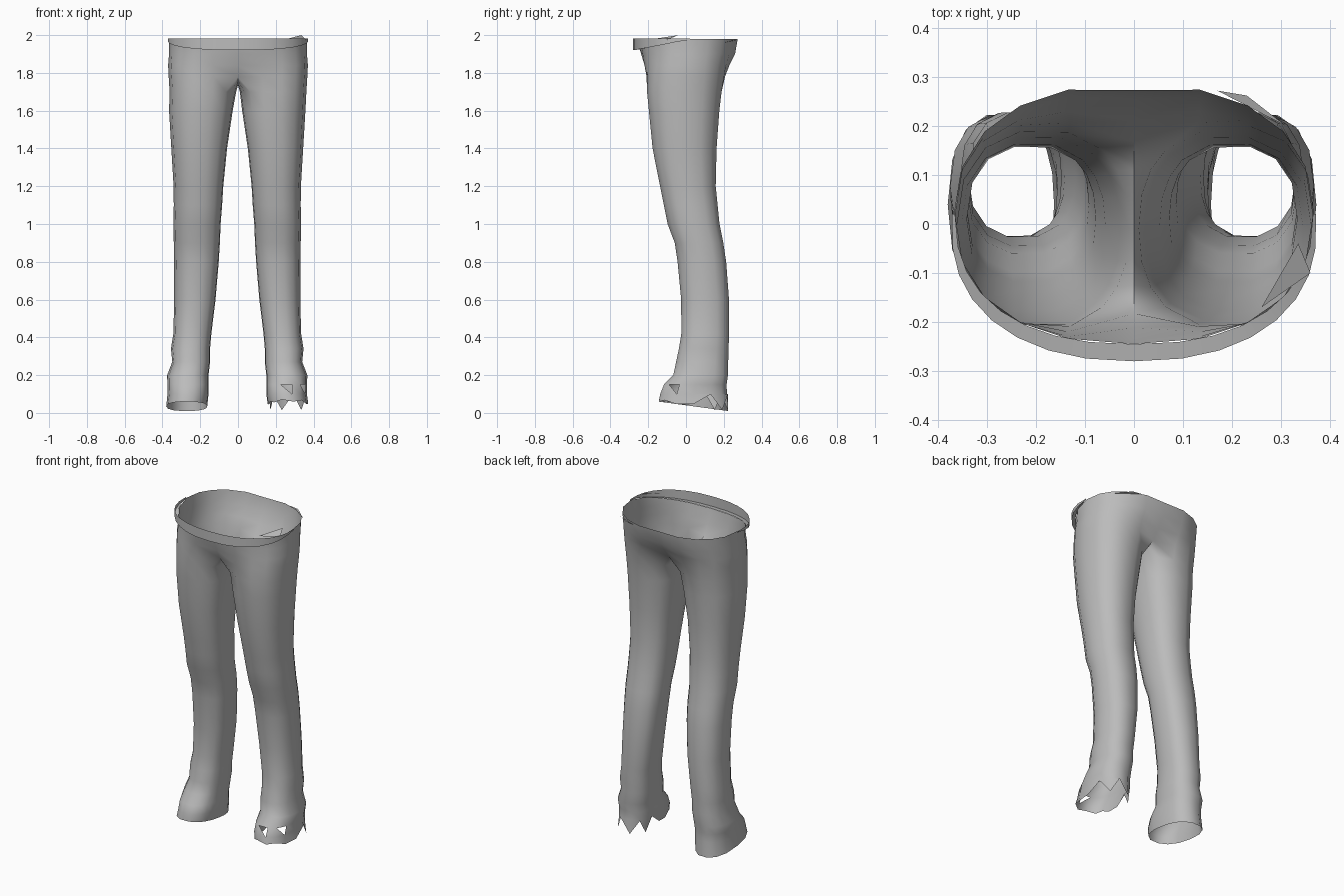
import bpy, bmesh, math

cube = bpy.data.objects.get("Cube")
if cube:
    bpy.data.objects.remove(cube)

OUTER, INNER = 11, 5          # points round the outside and the inside of a leg
RING = OUTER + INNER

cloth = bpy.data.materials.new("grey cloth")
cloth.use_nodes = True
grey = (0.5, 0.5, 0.5, 1)
cloth.diffuse_color = grey
cloth.node_tree.nodes["Principled BSDF"].inputs["Base Color"].default_value = grey

# Hip rows: height, half width, front y, back y, how far the row is split into legs
HIPS = [(1.98, .365, -.245, .285, 0), (1.9, .365, -.24, .27, .05),
        (1.84, .37, -.228, .238, .35), (1.78, .367, -.215, .213, .75)]

# Leg rows: height, inner x, outer x, front y, back y
LEGS = [(1.7, .01, .362, -.21, .192), (1.6, .022, .357, -.2, .18),
        (1.4, .052, .345, -.18, .165), (1.2, .072, .333, -.14, .16),
        (1.1, .078, .332, -.12, .17), (1, .086, .334, -.1, .18),
        (.9, .09, .332, -.062, .2), (.8, .096, .33, -.047, .215),
        (.6, .113, .33, -.028, .23), (.42, .135, .334, -.027, .23),
        (.34, .142, .347, -.04, .228), (.27, .142, .34, -.055, .226),
        (.2, .15, .367, -.07, .225), (.15, .15, .366, -.12, .218),
        (.1, .15, .365, -.14, .22), (.04, .157, .372, -.147, .226)]


def curve(angle, cx, rx, front, back):
    """Point on a slightly squared oval."""
    c, s = math.cos(angle), math.sin(angle)
    square = lambda v: math.copysign(abs(v) ** .85, v)
    return (cx + rx * square(c),
            (front + back) / 2 + (back - front) / 2 * square(s))


def leg_angle(i):
    if i < OUTER:
        return math.radians(-130 + 260 * i / (OUTER - 1))
    return math.radians(130 + 100 * (i - OUTER + 1) / (INNER + 1))


def hip_row(z, width, front, back, split):
    row = []
    for i in range(OUTER):
        wide = curve(math.pi * (i / (OUTER - 1) - .5), 0, width, front, back)
        leg = curve(leg_angle(i), width / 2, width / 2, front, back)
        x, y = (a + (b - a) * split for a, b in zip(wide, leg))
        if i in (0, OUTER - 1):
            x = 0
        if i == OUTER - 1:
            y -= .012
        # The top edge dips below the waistband at the front
        dip = .055 * max(0, y / front) if z > 1.95 else 0
        row.append((x, y, z - dip))
    return row


def add_half(bm, side):
    left = side > 0
    rows = [hip_row(*h) for h in HIPS]
    # Crotch seam closes the last hip row into a full ring
    back, front = rows[-1][-1], rows[-1][0]
    for k in range(1, INNER + 1):
        s = k / (INNER + 1)
        rows[-1].append((0, back[1] + (front[1] - back[1]) * s,
                         back[2] - .045 * math.sin(math.pi * s)))
    for z, xin, xout, yf, yb in LEGS:
        if not left and z < 1.65:
            xin, xout = xin + .006, xout + .008
        ring = []
        for i in range(RING):
            x, y = curve(leg_angle(i), (xin + xout) / 2, (xout - xin) / 2, yf, yb)
            h = z
            if z < .05:
                h = .06 - .05 * (y + .147) / .37
                if left and y > .04:                 # torn teeth at the back
                    h = .015 if i % 2 else .1
                elif left:
                    h += .012 * (i % 2)
            ring.append((x, y, h))
        rows.append(ring)
    verts = [[bm.verts.new((side * x, y, z)) for x, y, z in r] for r in rows]
    tear_row = len(rows) - 3
    for r, (a, b) in enumerate(zip(verts, verts[1:])):
        closed = len(a) == RING
        for i in range(RING if closed else OUTER - 1):
            j = (i + 1) % RING
            quad = [a[i], b[i], b[j], a[j]]
            if left and r == tear_row and i in (1, 3):   # torn gaps at the ankle
                quad = quad[:3]
            bm.faces.new(quad if left else quad[::-1])


def finish(bm, name, angle):
    mesh = bpy.data.meshes.new(name)
    bm.to_mesh(mesh)
    bm.free()
    mesh.materials.append(cloth)
    obj = bpy.data.objects.new(name, mesh)
    bpy.context.collection.objects.link(obj)
    bpy.ops.object.select_all(action='DESELECT')
    obj.select_set(True)
    bpy.context.view_layer.objects.active = obj
    bpy.ops.object.shade_smooth_by_angle(angle=math.radians(angle))
    return obj


# Trouser body: both halves welded along the middle
bm = bmesh.new()
for side in (1, -1):
    add_half(bm, side)
bmesh.ops.remove_doubles(bm, verts=bm.verts, dist=.0005)
bmesh.ops.recalc_face_normals(bm, faces=bm.faces)
finish(bm, "trousers", 70)

# Waistband: a lip and an upright strip round the front
bm = bmesh.new()
steps = 16
previous = None
for i in range(steps + 1):
    a = math.pi * (1 + i / steps)
    x, y = curve(a, 0, .365, -.245, .285)
    drop = .055 * max(0, y / -.245)
    out = .006 + .029 * abs(math.sin(a))
    ox, oy = x + out * math.cos(a), y + out * math.sin(a)
    column = [bm.verts.new(p) for p in ((x, y, 1.98 - drop),
              (ox, oy, 1.975 - drop), (ox, oy, 1.982))]
    if previous:
        for k in range(2):
            bm.faces.new((previous[k], previous[k + 1], column[k + 1], column[k])[::-1])
    previous = column
finish(bm, "waistband", 40)

# Loose cloth slivers at the left hip
bm = bmesh.new()
for points in (((.26, -.17, 1.98), (.36, -.1, 1.975), (.335, -.04, 2)),
               ((.17, .272, 1.975), (.23, .262, 1.975), (.31, .2, 1.96))):
    bm.faces.new([bm.verts.new(p) for p in points])
finish(bm, "loose_slivers", 30)
